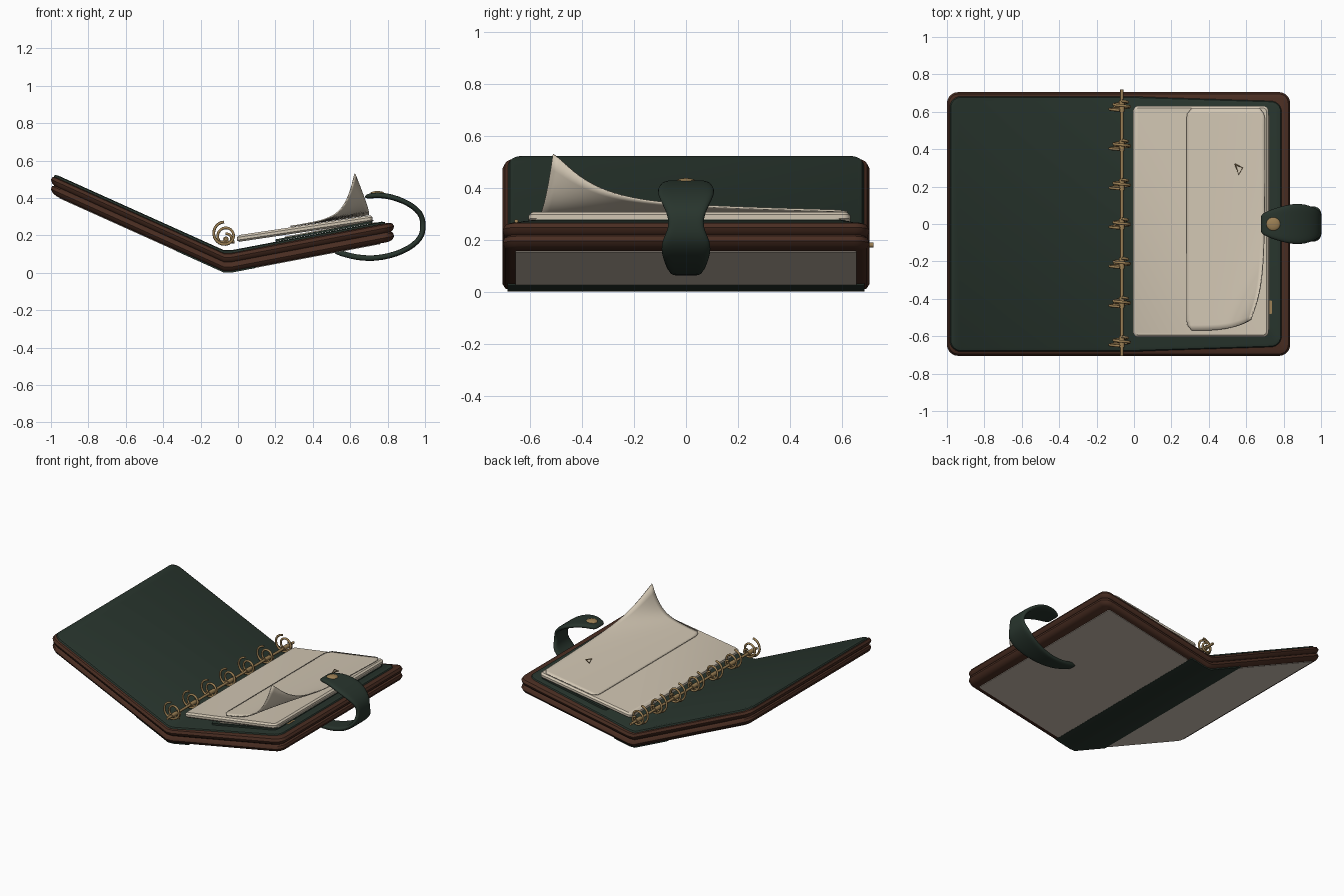
import bpy, bmesh, math
from mathutils import Vector

if "Cube" in bpy.data.objects:
    bpy.data.objects.remove(bpy.data.objects["Cube"])


def material(name, r, g, b):
    m = bpy.data.materials.new(name)
    lin = [((c + 0.055) / 1.055) ** 2.4 for c in (r, g, b)]
    m.diffuse_color = (*lin, 1)
    m.use_nodes = True
    m.node_tree.nodes["Principled BSDF"].inputs["Base Color"].default_value = m.diffuse_color
    return m


GREEN = material("dark green leather", 0.155, 0.205, 0.175)
BROWN = material("brown leather edge", 0.285, 0.175, 0.13)
PAPER = material("cream paper", 0.82, 0.775, 0.70)
PANEL = material("stone outer panel", 0.77, 0.725, 0.675)
BRASS = material("brass", 0.61, 0.50, 0.33)
HINGE = (-0.075, -0.035)


def fold(x):
    """Height of the cover underside: a shallow open V."""
    if x < HINGE[0]:
        return 0.006 + 0.45 * (HINGE[0] - x)
    if x > HINGE[1]:
        return 0.006 + 0.19 * (x - HINGE[1])
    return 0.006


def page(x):
    """Slope of the page block."""
    return 0.165 + 0.15 * x


def finish(name, bm, mat, angle=40):
    bmesh.ops.recalc_face_normals(bm, faces=bm.faces)
    me = bpy.data.meshes.new(name)
    bm.to_mesh(me)
    bm.free()
    ob = bpy.data.objects.new(name, me)
    bpy.context.collection.objects.link(ob)
    me.materials.append(mat)
    for o in bpy.context.selected_objects:
        o.select_set(False)
    ob.select_set(True)
    bpy.context.view_layer.objects.active = ob
    bpy.ops.object.shade_smooth_by_angle(angle=math.radians(angle))
    return ob


def slab(name, x0, x1, y0, y1, rad, levels, mat, height=fold, taper=0.0):
    """Rounded-corner slab lofted through (inset, height) levels, laid on a slope."""
    bm = bmesh.new()
    loops = []
    for inset, w in levels:
        ring = []
        r = max(rad - inset, 0.004)
        corners = ((x1, y1, 1, 1), (x0, y1, -1, 1), (x0, y0, -1, -1), (x1, y0, 1, -1))
        for k, (cx, cy, sx, sy) in enumerate(corners):
            for i in range(7):
                a = math.pi / 2 * (k + i / 6)
                ring.append(bm.verts.new((cx - sx * (inset + r) + r * math.cos(a),
                                          cy - sy * (inset + r) + r * math.sin(a), w)))
        loops.append(ring)
    n = len(loops[0])
    for a, b in zip(loops, loops[1:]):
        for i in range(n):
            bm.faces.new((a[i], a[(i + 1) % n], b[(i + 1) % n], b[i]))
    bm.faces.new(loops[0][::-1])
    bm.faces.new(loops[-1])
    for hx in HINGE:
        bmesh.ops.bisect_plane(bm, geom=bm.verts[:] + bm.edges[:] + bm.faces[:], dist=1e-5,
                               plane_co=(hx, 0, 0), plane_no=(1, 0, 0))
    for v in bm.verts:
        if v.co.x > HINGE[1]:
            v.co.y *= 1 - taper
        v.co.z += height(v.co.x)
    return finish(name, bm, mat)


def wire(name, points, radius, mat):
    cu = bpy.data.curves.new(name, 'CURVE')
    cu.dimensions = '3D'
    cu.bevel_depth = radius
    cu.bevel_resolution = 2
    cu.use_fill_caps = True
    sp = cu.splines.new('POLY')
    sp.points.add(len(points) - 1)
    for p, co in zip(sp.points, points):
        p.co = (*co, 1)
    ob = bpy.data.objects.new(name, cu)
    bpy.context.collection.objects.link(ob)
    cu.materials.append(mat)
    return ob


# Covers: brown double-rolled edge, green lining, outer panels and spine
slab("cover_edge", -1.0, 0.835, -0.705, 0.705, 0.06,
     [(0.03, 0), (0.01, 0.008), (0, 0.025), (0.006, 0.044), (0.018, 0.052),
      (0.006, 0.06), (0, 0.077), (0.01, 0.095), (0.03, 0.102)], BROWN)
slab("green_lining", -0.985, 0.79, -0.683, 0.683, 0.06,
     [(0.01, 0.09), (0, 0.1), (0.006, 0.11), (0.022, 0.115)], GREEN, taper=0.035)
thin = [(0, -0.004), (0, 0.004)]
slab("right_outer_panel", 0.09, 0.76, -0.655, 0.655, 0.01, thin, PANEL)
slab("left_outer_panel", -0.955, -0.33, -0.67, 0.67, 0.02, thin, PANEL)
slab("outer_spine", -0.33, 0.09, -0.685, 0.685, 0.005, [(0, -0.005), (0, 0.006)], GREEN)

# Inner pocket, loose sheet and page block
slab("inner_pocket", 0.2, 0.72, -0.6, 0.62, 0.03, [(0, 0), (0, 0.012)], GREEN,
     lambda x: fold(x) + 0.116)
slab("under_sheet", 0.25, 0.725, -0.585, 0.6, 0.03, [(0, 0), (0, 0.005)], PAPER,
     lambda x: fold(x) + 0.128)
slab("page_block", -0.005, 0.72, -0.605, 0.632, 0.03,
     [(0.01, 0), (0, 0.01), (0, 0.025), (0.012, 0.036)], PAPER, page)
slab("page_marker", 0.70, 0.738, -0.48, -0.41, 0.005, [(0, 0), (0, 0.006)], BRASS,
     lambda x: page(x) - 0.012)

# Top sheet with a lifted corner
bm = bmesh.new()
NX, NY = 20, 40
grid = []
for i in range(NX + 1):
    row = []
    for j in range(NY + 1):
        s, t = i / NX, j / NY
        x, y = 0.28 + 0.42 * s, -0.57 + 1.19 * t
        # round the sheet's corners
        d = max(0, 0.06 - min(1 - t, t) * 1.19) / 0.06
        if s > 0.5 and t < 0.5:
            d = 0
        x += (0.49 - x) * 0.14 * d ** 2.5
        near = math.exp(-((y + 0.57) / 0.2) ** 1.2) if y > -0.57 else 1
        x -= 0.075 * near * s ** 2
        y += 0.06 * s ** 3 * near
        z = page(x) + 0.041 + s ** 2 * 0.035 * (1 - t) + 0.195 * near * s ** 6
        row.append(bm.verts.new((x, y, z)))
    grid.append(row)
for i in range(NX):
    for j in range(NY):
        bm.faces.new((grid[i][j], grid[i + 1][j], grid[i + 1][j + 1], grid[i][j + 1]))
sheet = finish("curled_sheet", bm, PAPER)
mod = sheet.modifiers.new("thickness", 'SOLIDIFY')
mod.thickness = 0.007
mod.offset = 0

# Small inked mark on the sheet
mark = [(0.54, 0.32), (0.58, 0.30), (0.56, 0.265), (0.54, 0.32)]
wire("sheet_mark", [(x, y, page(x) + 0.057) for x, y in mark], 0.003, BRASS)

# Binder rod and spiral rings
RX = -0.065
wire("binder_rod", [(RX, -0.705, 0.18), (RX, 0.72, 0.18)], 0.009, BRASS)
for k in range(7):
    cy = -0.63 + 0.21 * k
    pts = []
    for i in range(49):
        f = i / 48
        a = math.pi * (0.5 + 4 * f)
        r = 0.060 - 0.032 * f
        pts.append((RX - 0.01 * (1 - f) + r * math.cos(a), cy - 0.022 + 0.05 * f,
                    0.212 - 0.032 * f + r * math.sin(a)))
    wire(f"ring_{k + 1}", pts, 0.0075, BRASS)
    wire(f"ring_collar_{k + 1}", [(RX, cy - 0.03, 0.18), (RX, cy + 0.03, 0.18)], 0.015, BRASS)
    wire(f"ring_pin_{k + 1}", [(RX - 0.045, cy, 0.165), (RX + 0.045, cy, 0.165)], 0.007, BRASS)

# Closing strap wrapping round the right cover: (x, z, half width)
path = [(0.50, 0.122, 0.025), (0.60, 0.087, 0.045), (0.73, 0.07, 0.06), (0.89, 0.11, 0.085),
        (0.985, 0.185, 0.105), (0.99, 0.25, 0.06), (0.985, 0.32, 0.08), (0.89, 0.388, 0.122),
        (0.76, 0.422, 0.09), (0.675, 0.405, 0.055)]
bm = bmesh.new()
rows = [[bm.verts.new((x, w * q, z)) for q in (-1, -0.5, 0, 0.5, 1)] for x, z, w in path]
for a, b in zip(rows, rows[1:]):
    for i in range(4):
        bm.faces.new((a[i], a[i + 1], b[i + 1], b[i]))
strap = finish("closing_strap", bm, GREEN, 80)
mod = strap.modifiers.new("thickness", 'SOLIDIFY')
mod.thickness = 0.03
mod.offset = 0
mod = strap.modifiers.new("smooth", 'SUBSURF')
mod.levels = mod.render_levels = 2

# Snap button on the strap
bm = bmesh.new()
bmesh.ops.create_uvsphere(bm, u_segments=24, v_segments=12, radius=0.038)
for v in bm.verts:
    v.co = Vector((v.co.x + 0.745, v.co.y, v.co.z * 0.35 + 0.424))
finish("snap_button", bm, BRASS)
